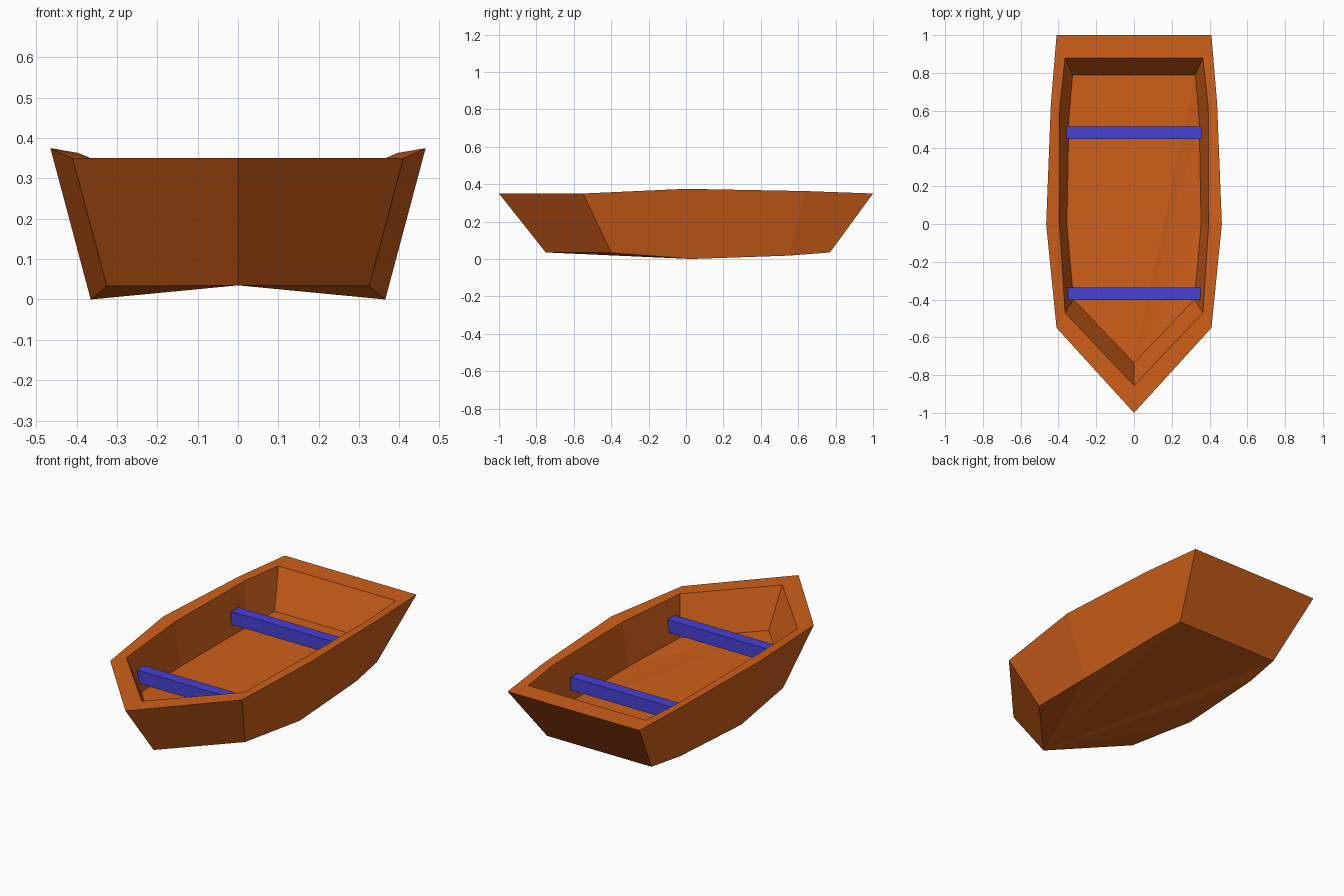
import bpy, bmesh

if "Cube" in bpy.data.objects:
    bpy.data.objects.remove(bpy.data.objects["Cube"])


def material(name, color):
    m = bpy.data.materials.new(name)
    m.diffuse_color = color
    m.use_nodes = True
    m.node_tree.nodes["Principled BSDF"].inputs["Base Color"].default_value = m.diffuse_color
    return m


def make_object(name, bm, mat):
    bmesh.ops.recalc_face_normals(bm, faces=bm.faces)
    mesh = bpy.data.meshes.new(name)
    bm.to_mesh(mesh)
    bm.free()
    mesh.materials.append(mat)
    ob = bpy.data.objects.new(name, mesh)
    bpy.context.collection.objects.link(ob)
    return ob


wood = material("orange_wood", (0.62, 0.115, 0.01, 1))
blue = material("blue_paint", (0.06, 0.052, 0.66, 1))

# Hull: right-hand half outlines from bow to stern, in order bottom -> rim -> floor
outlines = [
    [(0, -.75, .035), (.325, -.40, .033), (.365, .03, 0), (.35, .55, .018), (.325, .77, .035)],
    [(0, -1, .35), (.41, -.55, .35), (.465, 0, .375), (.44, .64, .363), (.41, 1, .35)],
    [(0, -.855, .35), (.365, -.47, .35), (.395, 0, .363), (.393, .62, .358), (.365, .88, .35)],
    [(0, -.735, .14), (.32, -.40, .14), (.355, 0, .125), (.345, .55, .13), (.325, .79, .14)],
]
bm = bmesh.new()
rings = []
for half in outlines:
    left = [(-x, y, z) for x, y, z in reversed(half[1:])]
    rings.append([bm.verts.new(p) for p in half + left])
n = len(rings[0])
for a, b in zip(rings, rings[1:]):
    for i in range(n):
        j = (i + 1) % n
        bm.faces.new((a[i], a[j], b[j], b[i]))
# Underside and floor fan out from the bow point
for ring in (rings[0], rings[-1]):
    for i in range(1, n - 1):
        bm.faces.new((ring[0], ring[i], ring[i + 1]))
make_object("hull", bm, wood)

# Bench seats
for name, y, half_w in (("front_seat", -.37, .352), ("rear_seat", .483, .358)):
    bm = bmesh.new()
    bmesh.ops.create_cube(bm, size=1)
    bmesh.ops.scale(bm, vec=(2 * half_w, .065, .072), verts=bm.verts)
    bmesh.ops.translate(bm, vec=(0, y, .223), verts=bm.verts)
    make_object(name, bm, blue)
